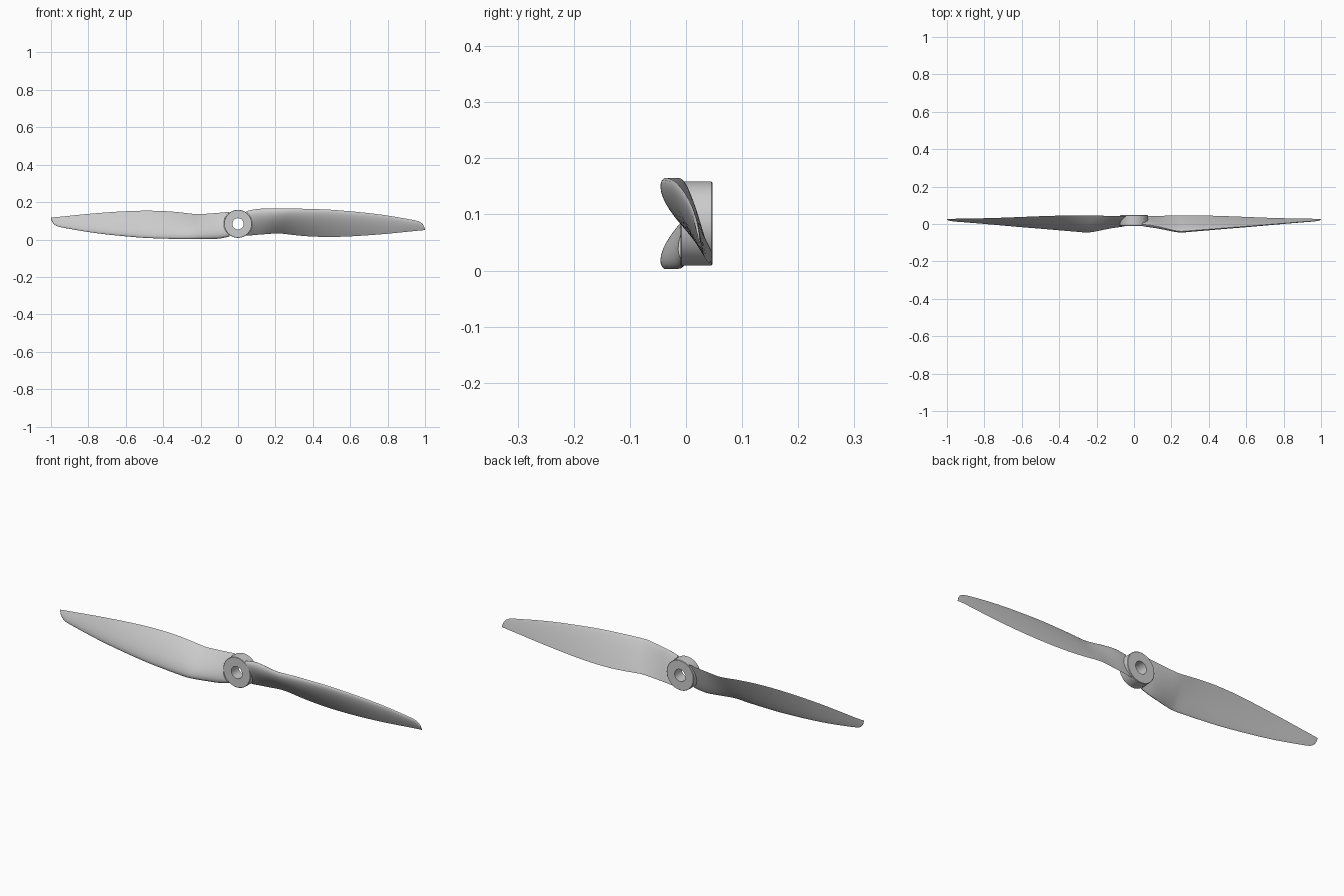
import bpy, bmesh, math
from mathutils import Matrix

if "Cube" in bpy.data.objects:
    bpy.data.objects.remove(bpy.data.objects["Cube"])

ZC = 0.084                     # height of the hub axis (along y)
HUB_R, BORE_R = 0.075, 0.03
Y0, Y1 = -0.01, 0.047

# blade stations: x, leading edge (y, z), trailing edge (y, z), thickness
ST = [
    (0.050, -0.002, 0.152, 0.042, 0.020, 0.026),
    (0.100, -0.008, 0.163, 0.043, 0.025, 0.027),
    (0.150, -0.018, 0.165, 0.044, 0.029, 0.028),
    (0.210, -0.033, 0.165, 0.046, 0.033, 0.027),
    (0.250, -0.039, 0.165, 0.047, 0.030, 0.026),
    (0.320, -0.034, 0.165, 0.046, 0.022, 0.024),
    (0.400, -0.028, 0.163, 0.045, 0.016, 0.021),
    (0.500, -0.020, 0.159, 0.042, 0.014, 0.018),
    (0.600, -0.012, 0.151, 0.038, 0.017, 0.016),
    (0.700, -0.004, 0.141, 0.034, 0.023, 0.013),
    (0.800, 0.004, 0.128, 0.031, 0.031, 0.010),
    (0.900, 0.012, 0.111, 0.029, 0.041, 0.008),
    (0.960, 0.016, 0.099, 0.028, 0.047, 0.006),
    (0.982, 0.019, 0.088, 0.027, 0.049, 0.005),
    (0.994, 0.022, 0.072, 0.026, 0.050, 0.004),
    (1.000, 0.024, 0.055, 0.025, 0.050, 0.002),
]


def slope(i, k):
    a, b = ST[max(i - 1, 0)], ST[min(i + 1, len(ST) - 1)]
    return (b[k] - a[k]) / (b[0] - a[0])


def station(i, t):
    """Smooth blend between station i and i + 1."""
    a, b = ST[i], ST[i + 1]
    h = b[0] - a[0]
    out = [a[0] + h * t]
    for k in range(1, 6):
        out.append((2*t**3 - 3*t**2 + 1) * a[k] + (t**3 - 2*t**2 + t) * h * slope(i, k)
                   + (3*t**2 - 2*t**3) * b[k] + (t**3 - t**2) * h * slope(i + 1, k))
    return out


def airfoil(s, n=18):
    """Closed section: convex front, nearly flat back."""
    x, ly, lz, ty, tz, th = s
    dy, dz = ty - ly, tz - lz
    c = math.hypot(dy, dz)
    ny, nz = dz / c, -dy / c               # normal toward the front
    pts = []
    for j in range(2 * n):
        a = math.pi * j / n
        u = (1 - math.cos(a)) / 2
        f = (1.4845*u**.5 - .63*u - 1.758*u*u + 1.4215*u**3 - .5075*u**4) * 2
        f = max(f, 0) + 0.06 * math.sin(math.pi * u)
        off = th * f * (0.82 if j <= n else -0.2)
        pts.append((x, ly + dy * u + ny * off, lz + dz * u + nz * off))
    return pts


def make(name, bm):
    bmesh.ops.recalc_face_normals(bm, faces=bm.faces)
    me = bpy.data.meshes.new(name)
    bm.to_mesh(me)
    bm.free()
    ob = bpy.data.objects.new(name, me)
    bpy.context.collection.objects.link(ob)
    bpy.ops.object.select_all(action='DESELECT')
    ob.select_set(True)
    bpy.context.view_layer.objects.active = ob
    bpy.ops.object.shade_smooth_by_angle(angle=math.radians(40))
    return ob


def blade(name, turn):
    bm = bmesh.new()
    secs = [airfoil(station(i, k / 4)) for i in range(len(ST) - 1) for k in range(4)]
    secs.append(airfoil(ST[-1]))
    # root is scooped out to hug the round hub
    for si, sec in enumerate(secs):
        if sec[0][0] < 0.1:
            w = (0.1 - sec[0][0]) / 0.05
            for j, (x, y, z) in enumerate(sec):
                root = math.sqrt(max((HUB_R + 0.001)**2 - (z - ZC)**2, 0.045**2))
                sec[j] = (0.1 + (root - 0.1) * w, y, z)
    rings = [[bm.verts.new(p) for p in sec] for sec in secs]
    m = len(rings[0])
    for a, b in zip(rings, rings[1:]):
        for j in range(m):
            bm.faces.new((a[j], a[(j + 1) % m], b[(j + 1) % m], b[j]))
    # end caps as strips between the two sides
    for r in (rings[0], rings[-1]):
        for j in range(m // 2):
            q = [r[j], r[j + 1], r[(m - j - 1) % m], r[(m - j) % m]]
            q = list(dict.fromkeys(q))
            if len(q) > 2:
                bm.faces.new(q)
    bmesh.ops.transform(bm, verts=bm.verts, matrix=Matrix.Translation((0, 0, ZC))
                        @ Matrix.Rotation(turn, 4, 'Y') @ Matrix.Translation((0, 0, -ZC)))
    return make(name, bm)


# hub: bored ring spun around the y axis
bm = bmesh.new()
N = 64
prof = [(BORE_R, Y0), (HUB_R - 0.002, Y0), (HUB_R, Y0 + 0.002),
        (HUB_R, Y1 - 0.002), (HUB_R - 0.002, Y1), (BORE_R, Y1)]
rings = [[bm.verts.new((r * math.cos(2 * math.pi * i / N), y,
                        ZC + r * math.sin(2 * math.pi * i / N))) for r, y in prof]
         for i in range(N)]
for i in range(N):
    a, b = rings[i], rings[(i + 1) % N]
    for k in range(len(prof)):
        l = (k + 1) % len(prof)
        bm.faces.new((a[k], a[l], b[l], b[k]))
make("hub", bm)

# two blades, half a turn apart
blade("right_blade", 0)
blade("left_blade", math.pi)
